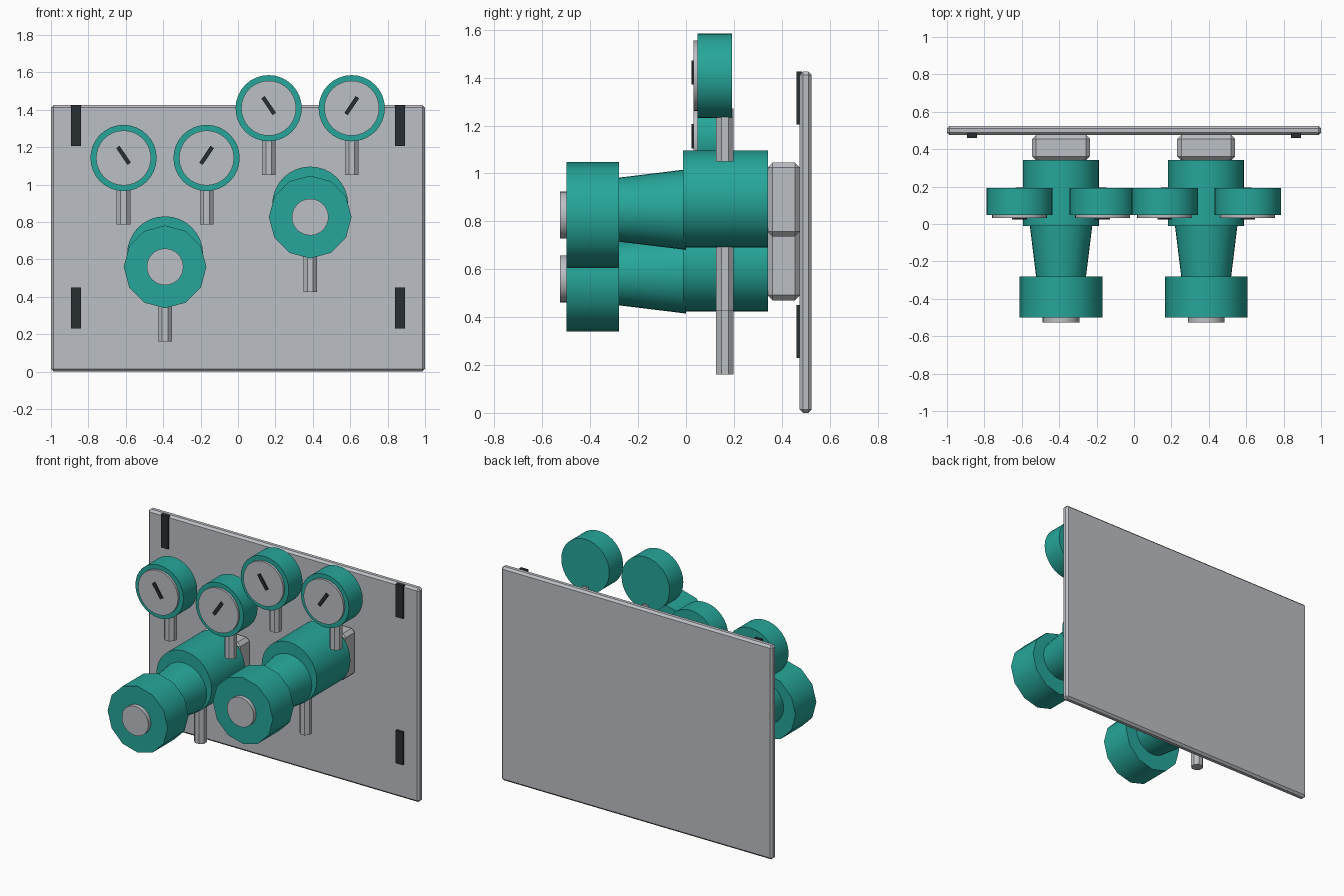
import bpy, bmesh, math
from mathutils import Matrix, Vector

if "Cube" in bpy.data.objects:
    bpy.data.objects.remove(bpy.data.objects["Cube"])


def material(name, rgb):
    m = bpy.data.materials.new(name)
    m.diffuse_color = (*rgb, 1)
    m.use_nodes = True
    m.node_tree.nodes["Principled BSDF"].inputs["Base Color"].default_value = m.diffuse_color
    return m


TEAL = material("teal", (0.0194, 0.381, 0.323))
GREY = material("light grey", (0.50, 0.52, 0.55))
DARK = material("charcoal", (0.022, 0.028, 0.032))


def finish(name, bm, mat, smooth=False):
    bmesh.ops.recalc_face_normals(bm, faces=bm.faces)
    mesh = bpy.data.meshes.new(name)
    bm.to_mesh(mesh)
    bm.free()
    mesh.materials.append(mat)
    obj = bpy.data.objects.new(name, mesh)
    bpy.context.collection.objects.link(obj)
    if smooth:
        bpy.ops.object.select_all(action='DESELECT')
        obj.select_set(True)
        bpy.context.view_layer.objects.active = obj
        bpy.ops.object.shade_smooth_by_angle(angle=math.radians(35))
    return obj


def disc(name, x, z, y_front, y_back, r_front, mat, r_back=None, sides=32):
    """Round part lying along the y axis."""
    bm = bmesh.new()
    place = (Matrix.Translation((x, (y_front + y_back) / 2, z))
             @ Matrix.Rotation(math.radians(90), 4, 'X'))
    bmesh.ops.create_cone(bm, cap_ends=True, segments=sides,
                          radius1=r_front if r_back is None else r_back,
                          radius2=r_front, depth=y_back - y_front, matrix=place)
    return finish(name, bm, mat, True)


def pipe(name, x, y, z_low, z_high):
    """Upright octagonal pipe, flats facing the axes."""
    bm = bmesh.new()
    r = 0.0365 / math.cos(math.pi / 8)
    place = (Matrix.Translation((x, y, (z_low + z_high) / 2))
             @ Matrix.Rotation(math.pi / 8, 4, 'Z'))
    bmesh.ops.create_cone(bm, cap_ends=True, segments=8, radius1=r, radius2=r,
                          depth=z_high - z_low, matrix=place)
    return finish(name, bm, GREY)


def box(name, centre, size, mat, bevel=0, tilt=0):
    """Box with an optional chamfer, tilted about y."""
    bm = bmesh.new()
    bmesh.ops.create_cube(bm, size=1)
    bmesh.ops.scale(bm, vec=Vector(size), verts=bm.verts)
    if bevel:
        bmesh.ops.bevel(bm, geom=bm.edges[:], offset=bevel, segments=1,
                        affect='EDGES')
    bmesh.ops.transform(bm, verts=bm.verts, matrix=Matrix.Translation(centre)
                        @ Matrix.Rotation(tilt, 4, 'Y'))
    return finish(name, bm, mat)


def gauge(x, z, side):
    disc("gauge_case", x, z, 0.047, 0.192, 0.177, TEAL)
    disc("gauge_face", x, z, 0.032, 0.06, 0.147, GREY)
    box("gauge_needle", (x, 0.028, z + 0.014), (0.022, 0.009, 0.108), DARK,
        tilt=side * math.radians(34))
    pipe("gauge_stem", x, 0.1625, z - 0.357, z - 0.137)


def regulator(x, z):
    """One regulator; z is the height of its knob axis."""
    disc("knob", x, z, -0.5, -0.28, 0.221, TEAL, sides=12)
    disc("knob_button", x, z, -0.527, -0.49, 0.098, GREY)
    disc("neck", x, z + 0.023, -0.285, 0.0, 0.133, TEAL, r_back=0.168)
    disc("body", x, z + 0.067, -0.012, 0.342, 0.203, TEAL)
    box("wall_mount", (x, 0.408, z + 0.065), (0.31, 0.137, 0.31), GREY, 0.022)
    pipe("outlet_pipe", x, 0.1625, z - 0.4, z - 0.05)
    for side in (-1, 1):
        gauge(x + side * 0.222, z + 0.582, side)


# Back plate
box("back_plate", (0, 0.5, 0.7125), (2.0, 0.05, 1.425), GREY, 0.014)

# Mounting slots near the plate corners
for x in (-0.866, 0.866):
    for z in (0.34, 1.315):
        box("mounting_slot", (x, 0.473, z), (0.052, 0.024, 0.22), DARK)

# Two regulators at stepped heights
regulator(-0.39, 0.56)
regulator(0.386, 0.826)
